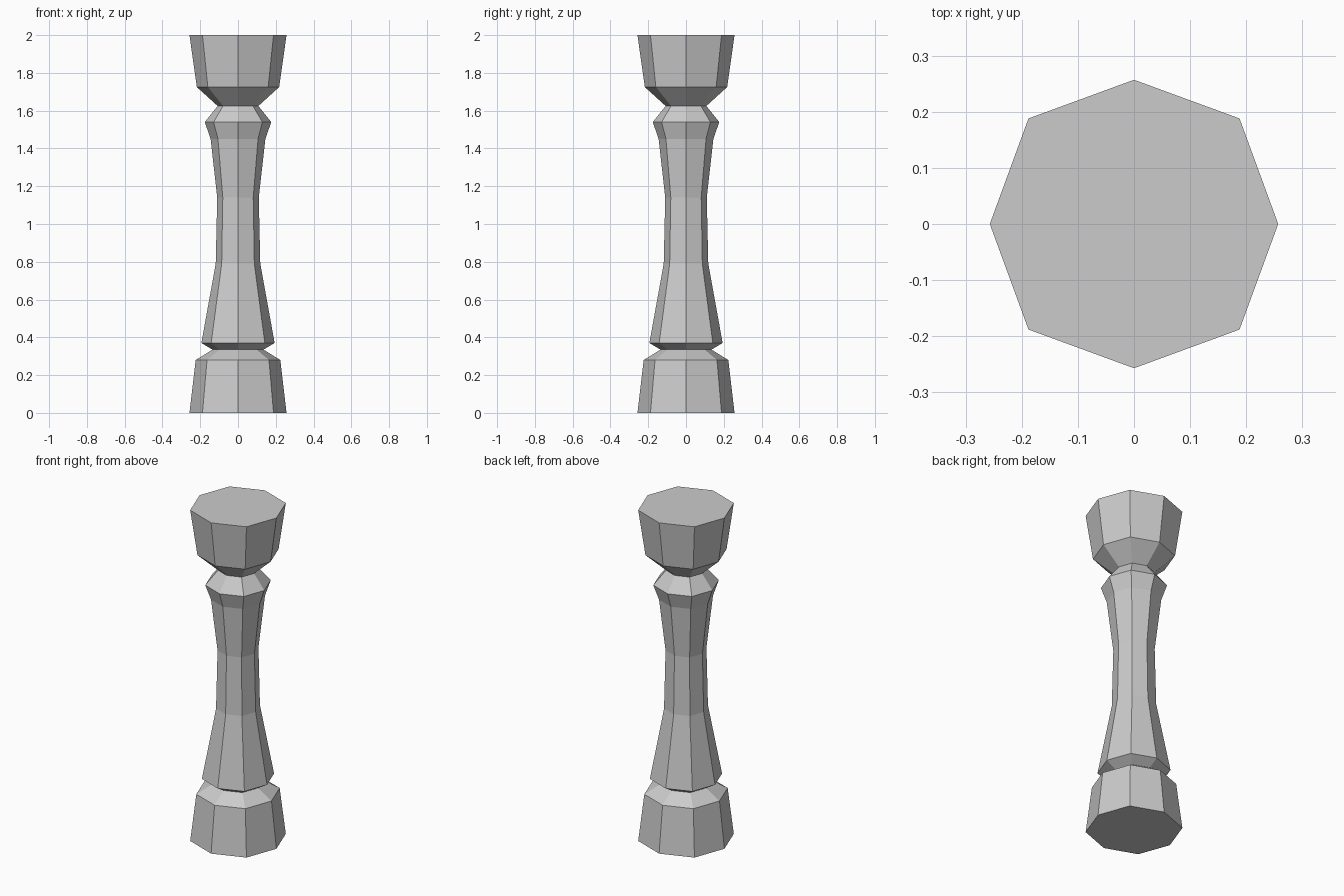
import bpy, bmesh, math

if "Cube" in bpy.data.objects:
    bpy.data.objects.remove(bpy.data.objects["Cube"])

# Plain grey stone
stone = bpy.data.materials.new("grey stone")
stone.diffuse_color = (0.6, 0.6, 0.6, 1)
stone.use_nodes = True
stone.node_tree.nodes["Principled BSDF"].inputs["Base Color"].default_value = stone.diffuse_color

# Profile of the baluster from bottom to top: (height, radius)
PROFILE = [
    (0.00, 0.257), (0.28, 0.224),                  # foot block
    (0.335, 0.135),                                # lower groove
    (0.37, 0.194), (0.79, 0.118), (1.14, 0.110),   # waisted shaft
    (1.45, 0.145), (1.54, 0.176),                  # flared collar
    (1.625, 0.108),                                # upper groove
    (1.725, 0.218), (2.00, 0.257),                 # capital block
]
SIDES = 8
DIAGONAL = 1.035   # diagonal corners sit slightly further out


def ring(bm, z, r):
    verts = []
    for i in range(SIDES):
        a = math.tau * i / SIDES
        rr = r * (DIAGONAL if i % 2 else 1)
        verts.append(bm.verts.new((rr * math.cos(a), rr * math.sin(a), z)))
    return verts


# Eight-sided turned column with closed ends
bm = bmesh.new()
rings = [ring(bm, z, r) for z, r in PROFILE]
for low, high in zip(rings, rings[1:]):
    for i in range(SIDES):
        j = (i + 1) % SIDES
        bm.faces.new((low[i], low[j], high[j], high[i]))
bm.faces.new(rings[0][::-1])
bm.faces.new(rings[-1])
mesh = bpy.data.meshes.new("baluster")
bm.to_mesh(mesh)
bm.free()
mesh.materials.append(stone)
bpy.context.collection.objects.link(bpy.data.objects.new("baluster", mesh))
